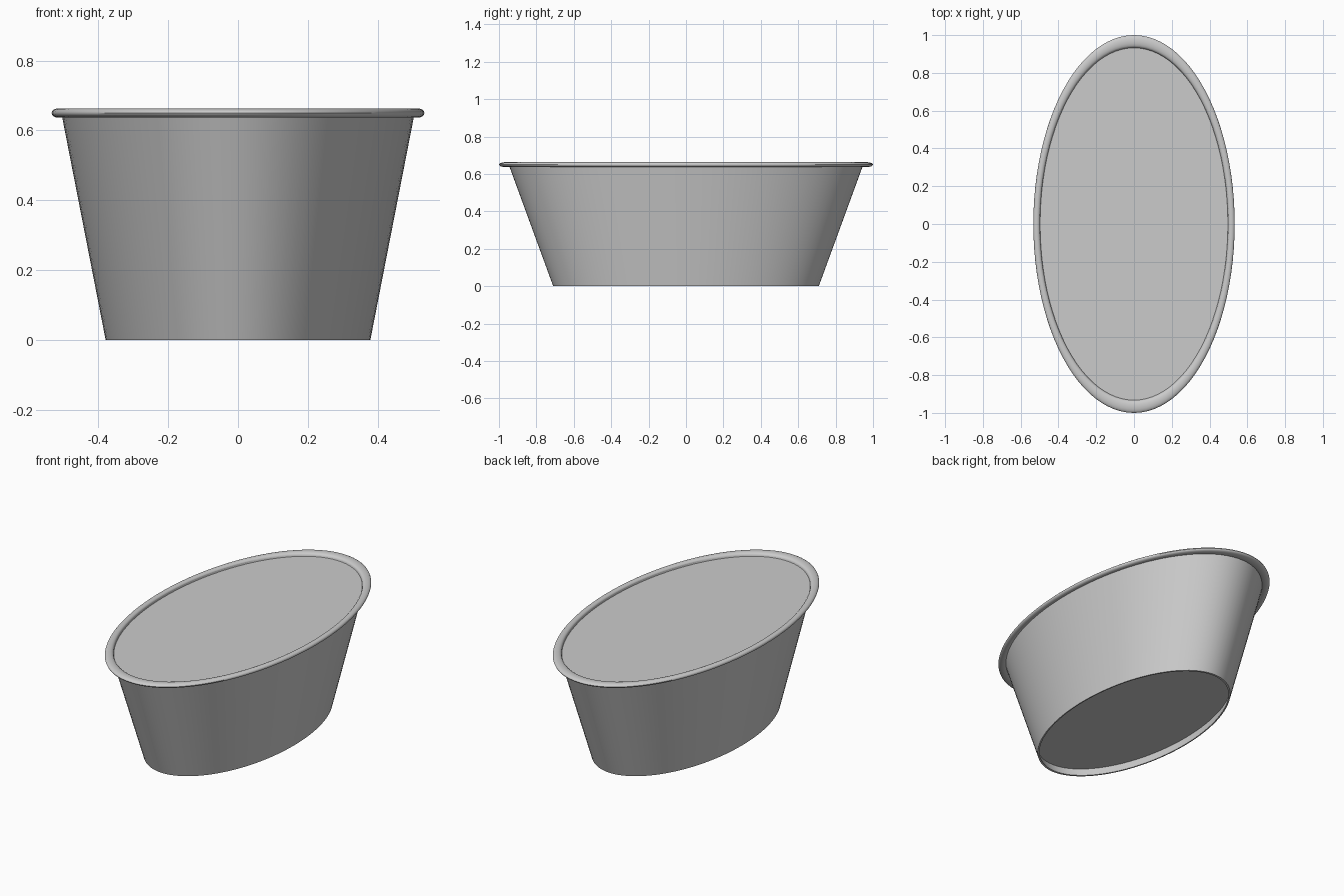
import bpy, bmesh, math

if "Cube" in bpy.data.objects:
    bpy.data.objects.remove(bpy.data.objects["Cube"])

SEGMENTS = 96
OVAL = 0.533  # x radius relative to y radius

grey = bpy.data.materials.new("plain_grey")
grey.diffuse_color = (0.6, 0.6, 0.6, 1)
grey.use_nodes = True
grey.node_tree.nodes["Principled BSDF"].inputs["Base Color"].default_value = grey.diffuse_color


def lathe(name, profile, closed=False, smooth=True):
    """Sweep (radius, z) points round z, squashed to an oval."""
    bm = bmesh.new()
    rings = []
    for r, z in profile:
        if r == 0:
            rings.append([bm.verts.new((0, 0, z))] * SEGMENTS)
            continue
        ring = []
        for i in range(SEGMENTS):
            a = math.tau * i / SEGMENTS
            ring.append(bm.verts.new((OVAL * r * math.cos(a), r * math.sin(a), z)))
        rings.append(ring)
    pairs = list(zip(rings, rings[1:]))
    if closed:
        pairs.append((rings[-1], rings[0]))
    for lo, hi in pairs:
        for i in range(SEGMENTS):
            j = (i + 1) % SEGMENTS
            face = list(dict.fromkeys((lo[i], lo[j], hi[j], hi[i])))
            bm.faces.new(face)
    bmesh.ops.recalc_face_normals(bm, faces=bm.faces)
    mesh = bpy.data.meshes.new(name)
    bm.to_mesh(mesh)
    bm.free()
    mesh.materials.append(grey)
    obj = bpy.data.objects.new(name, mesh)
    bpy.context.collection.objects.link(obj)
    bpy.ops.object.select_all(action='DESELECT')
    obj.select_set(True)
    bpy.context.view_layer.objects.active = obj
    if smooth:
        bpy.ops.object.shade_smooth_by_angle(angle=math.radians(35))
    return obj


# Thin flared wall
lathe("tub_wall", [(0.71, 0), (0.948, 0.65), (0.935, 0.65), (0.697, 0)], closed=True)

# Rolled rim
rim = [(0.9675 + 0.0325 * math.cos(math.tau * k / 16),
        0.65 + 0.013 * math.sin(math.tau * k / 16)) for k in range(16)]
lathe("rolled_rim", rim, closed=True)

# Solid filling: top just under the rim, base raised above the foot edge
lathe("filling", [(0, 0.05), (0.717, 0.05), (0.936, 0.643), (0, 0.643)])
